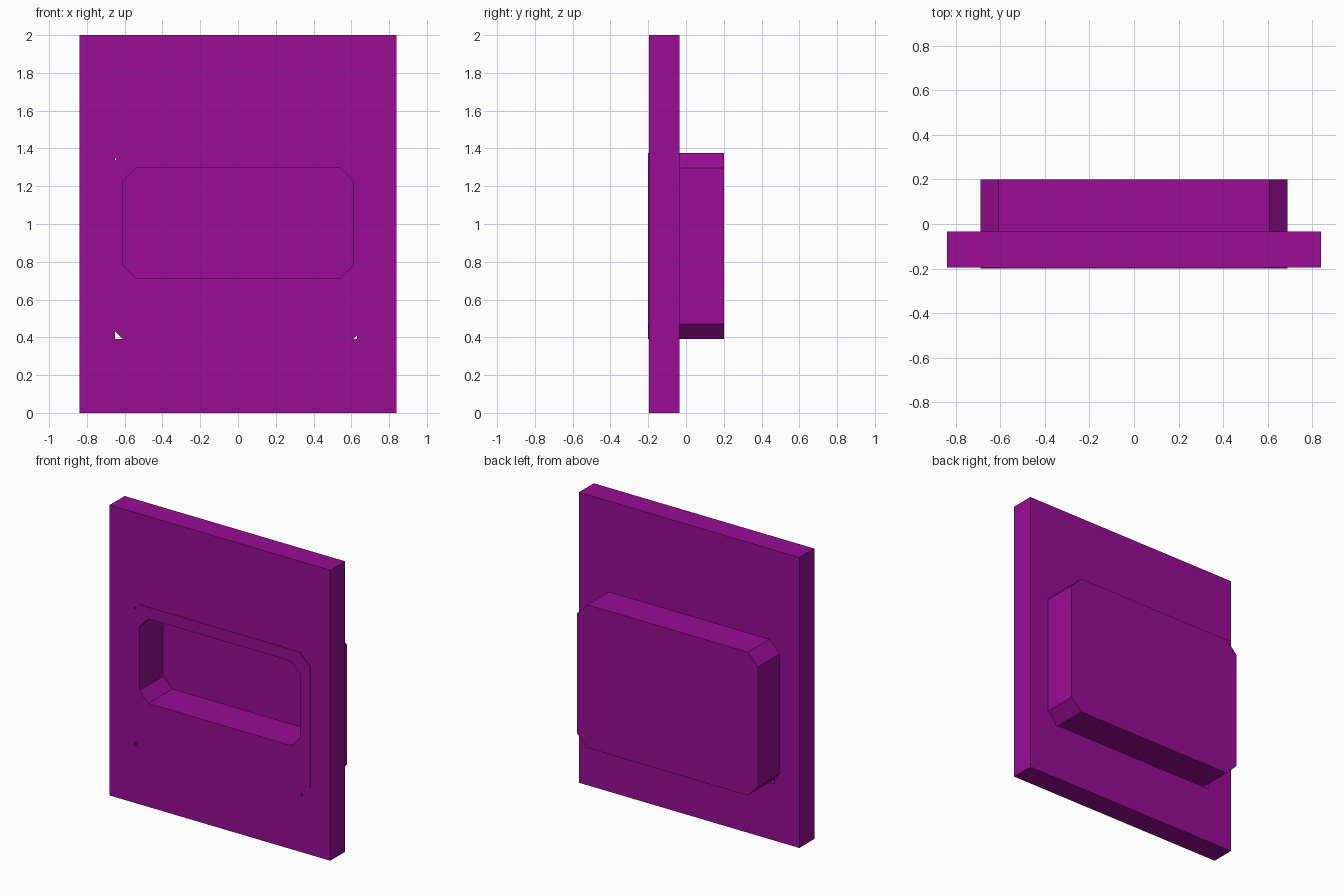
import bpy, bmesh

if "Cube" in bpy.data.objects:
    bpy.data.objects.remove(bpy.data.objects["Cube"])

mat = bpy.data.materials.new("purple")
mat.diffuse_color = (0.32, 0.004, 0.30, 1)
mat.use_nodes = True
mat.node_tree.nodes["Principled BSDF"].inputs["Base Color"].default_value = mat.diffuse_color


def outline(x0, x1, z0, z1, c=0.0):
    """Rectangle in xz, with corners cut by c if given."""
    if c == 0:
        return [(x0, z0), (x1, z0), (x1, z1), (x0, z1)]
    return [(x0 + c, z0), (x1 - c, z0), (x1, z0 + c), (x1, z1 - c),
            (x1 - c, z1), (x0 + c, z1), (x0, z1 - c), (x0, z0 + c)]


def loft(name, sections, closed):
    """Join successive (outline, y) sections; close into a ring or cap the ends."""
    bm = bmesh.new()
    rings = [[bm.verts.new((x, y, z)) for x, z in pts] for pts, y in sections]
    pairs = list(zip(rings, rings[1:]))
    if closed:
        pairs.append((rings[-1], rings[0]))
    else:
        bm.faces.new(rings[0])
        bm.faces.new(rings[-1])
    for a, b in pairs:
        n = len(a)
        for i in range(n):
            j = (i + 1) % n
            bm.faces.new((a[i], a[j], b[j], b[i]))
    bmesh.ops.recalc_face_normals(bm, faces=bm.faces)
    me = bpy.data.meshes.new(name)
    bm.to_mesh(me)
    bm.free()
    me.materials.append(mat)
    ob = bpy.data.objects.new(name, me)
    bpy.context.collection.objects.link(ob)
    return ob


# Wall plate with a rectangular opening
plate = outline(-0.84, 0.84, 0, 2)
hole = outline(-0.65, 0.63, 0.39, 1.348)
front, back = -0.196, -0.034
loft("wall_plate", [(plate, front), (hole, front), (hole, back), (plate, back)], True)

# Chamfered box set in the opening, with a pocket in its front
shell = outline(-0.69, 0.69, 0.39, 1.376, 0.08)
pocket = outline(-0.612, 0.612, 0.715, 1.297, 0.07)
loft("recessed_box", [(shell, 0.2), (shell, -0.2), (pocket, -0.2), (pocket, 0.06)], False)
